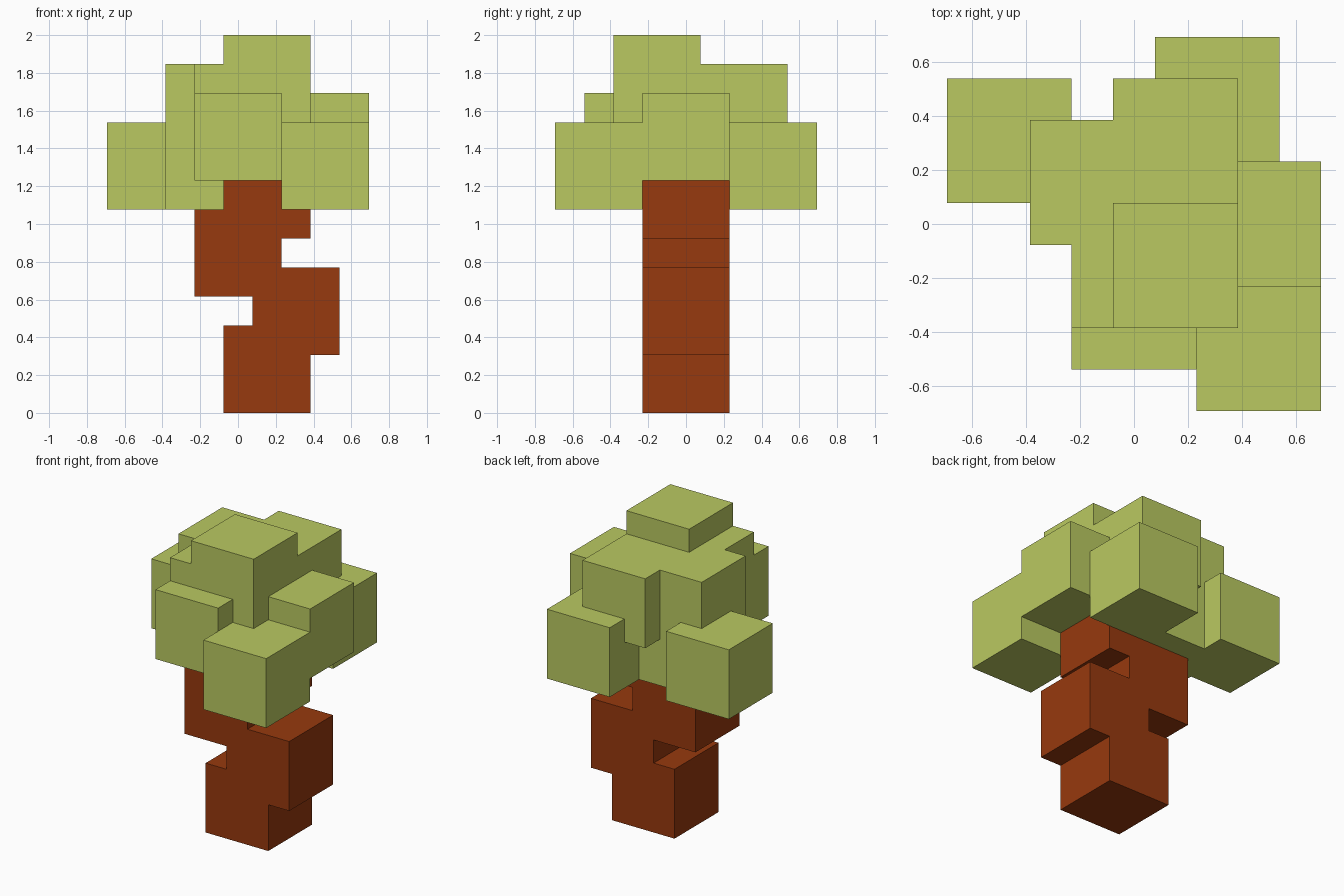
import bpy
import bmesh
from mathutils import Matrix, Vector

if "Cube" in bpy.data.objects:
    bpy.data.objects.remove(bpy.data.objects["Cube"])

U = 2 / 13          # one grid step; the tree is 13 steps tall
BLOCK = (3, 3, 3)   # every block is three steps wide


def material(name, rgb):
    mat = bpy.data.materials.new(name)
    mat.diffuse_color = (*rgb, 1)
    mat.use_nodes = True
    mat.node_tree.nodes["Principled BSDF"].inputs["Base Color"].default_value = mat.diffuse_color
    return mat


def blocks(name, mat, corners):
    """One object made of boxes; each entry is a low corner plus an optional size."""
    bm = bmesh.new()
    for corner, size in corners:
        centre = (Vector(corner) + Vector(size) / 2) * U
        scale = Matrix.Diagonal((*(Vector(size) * U), 1))
        bmesh.ops.create_cube(bm, size=1, matrix=Matrix.Translation(centre) @ scale)
    mesh = bpy.data.meshes.new(name)
    bm.to_mesh(mesh)
    bm.free()
    mesh.materials.append(mat)
    obj = bpy.data.objects.new(name, mesh)
    bpy.context.collection.objects.link(obj)
    return obj


bark = material("bark brown", (0.309, 0.041, 0.0044))
leaf = material("leaf green", (0.491, 0.584, 0.120))

# Trunk: four blocks zigzagging upwards, overlapping by one step
trunk_x = (-0.5, 0.5, -1.5, -0.5)
blocks("trunk", bark, [((x, -1.5, 2 * i), BLOCK) for i, x in enumerate(trunk_x)])

# Crown: a top block, upper blocks, and lower outer blocks
blocks("crown_top", leaf, [((-0.5, -2.5, 10), BLOCK)])
blocks("crown_upper", leaf, [
    ((-2.5, -0.5, 7), (3, 3, 5)),   # tall left block
    ((-0.5, 0.5, 9), BLOCK),        # back
    ((-1.5, -2.5, 9), BLOCK),       # centre
    ((-1.5, -3.5, 8), BLOCK),       # front
    ((1.5, -1.5, 8), BLOCK),        # right
])
blocks("crown_lower", leaf, [
    ((-4.5, 0.5, 7), BLOCK),        # left
    ((0.5, 1.5, 7), BLOCK),         # back right
    ((1.5, -4.5, 7), BLOCK),        # front right
])
